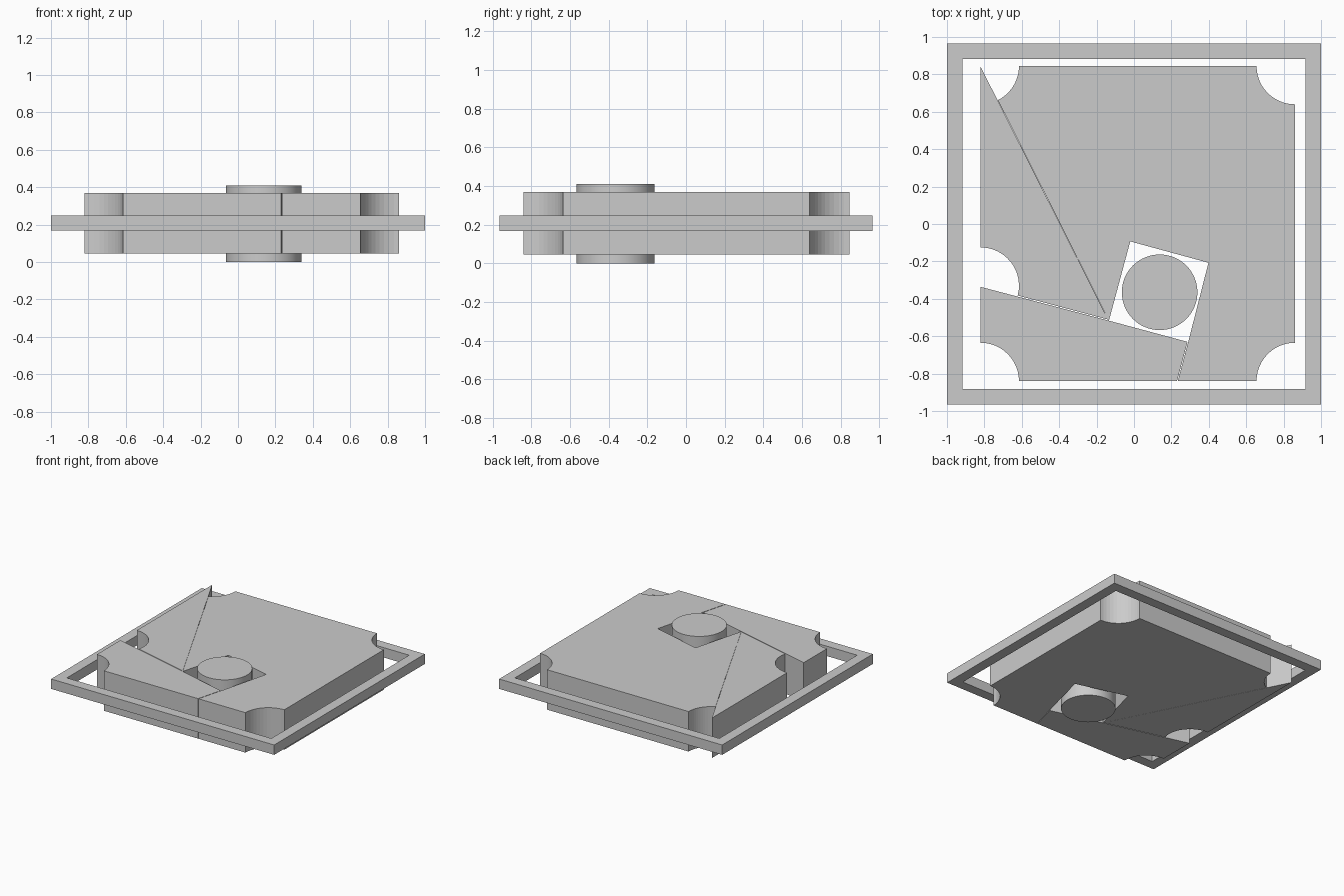
import bpy, bmesh
from math import cos, sin, radians

if "Cube" in bpy.data.objects:
    bpy.data.objects.remove(bpy.data.objects["Cube"])

R = 0.205                      # corner notch radius
L, RT, B, T = -0.82, 0.86, -0.84, 0.845   # puzzle bounds


def finish(bm, name):
    bmesh.ops.recalc_face_normals(bm, faces=bm.faces)
    me = bpy.data.meshes.new(name)
    bm.to_mesh(me)
    bm.free()
    ob = bpy.data.objects.new(name, me)
    bpy.context.collection.objects.link(ob)
    return ob


def extrude(bm, z0, z1):
    r = bmesh.ops.extrude_face_region(bm, geom=bm.faces[:])
    vs = [v for v in r["geom"] if isinstance(v, bmesh.types.BMVert)]
    bmesh.ops.translate(bm, verts=vs, vec=(0, 0, z1 - z0))


def prism(name, pts, z0, z1):
    bm = bmesh.new()
    bm.faces.new([bm.verts.new((x, y, z0)) for x, y in pts])
    extrude(bm, z0, z1)
    return finish(bm, name)


def arc(cx, cy, a0, a1, n=12):
    angs = [radians(a0 + (a1 - a0) * i / n) for i in range(n + 1)]
    return [(cx + R * cos(a), cy + R * sin(a)) for a in angs]


# Corners of the tilted square opening and the ends of the cuts
NW, NE, SE, SW = (-0.02, -0.093), (0.398, -0.207), (0.286, -0.63), (-0.134, -0.517)
top_cut, right_cut, bottom_cut, left_cut = (0.232, T), (RT, -0.332), (0.23, B), (L, -0.336)

# Interlocking puzzle pieces
pieces = {
    "upper_left_piece": [top_cut, NW, SW] + arc(L, T, -63.2, 0),
    "upper_right_piece": [top_cut, NW, NE, right_cut] + arc(RT, T, 270, 180),
    "lower_right_piece": [NE, right_cut] + arc(RT, B, 90, 180)
                         + [(bottom_cut[0] + 0.004, B), (SE[0] + 0.004, SE[1])],
    "lower_left_piece": [left_cut, SW, SE, bottom_cut] + arc(L, B, 0, 90),
    "left_triangle_piece": [(L, T - 0.004), (SW[0] - 0.004, SW[1] + 0.006)]
                           + arc(L, -0.33, -14.8, 90),
}
for name, pts in pieces.items():
    prism(name, pts, 0.046, 0.37)

# Round plug in the square opening
bm = bmesh.new()
bmesh.ops.create_cone(bm, cap_ends=True, segments=64, radius1=0.202, radius2=0.202, depth=0.41)
bmesh.ops.translate(bm, verts=bm.verts, vec=(0.137, -0.365, 0.205))
plug = finish(bm, "round_plug")
bpy.context.view_layer.objects.active = plug
plug.select_set(True)
bpy.ops.object.shade_smooth_by_angle()

# Thin surrounding frame
bm = bmesh.new()
signs = [(-1, -1), (1, -1), (1, 1), (-1, 1)]
outer = [bm.verts.new((sx, sy * 0.965, 0.168)) for sx, sy in signs]
inner = [bm.verts.new((sx * 0.917, sy * 0.883, 0.168)) for sx, sy in signs]
for i in range(4):
    j = (i + 1) % 4
    bm.faces.new((outer[i], outer[j], inner[j], inner[i]))
extrude(bm, 0.168, 0.248)
finish(bm, "frame")
